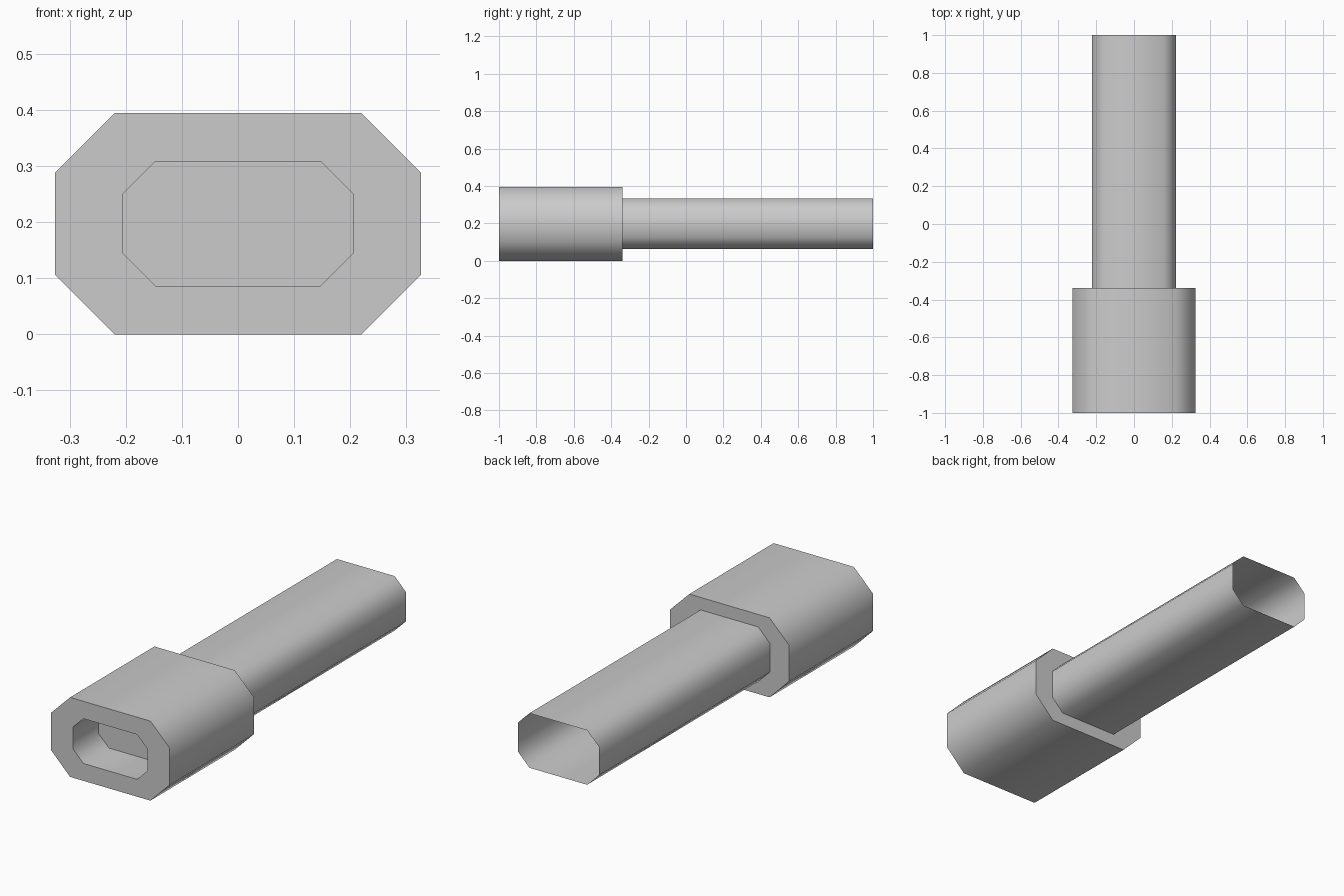
import bpy
import bmesh
from math import radians

cube = bpy.data.objects.get("Cube")
if cube:
    bpy.data.objects.remove(cube, do_unlink=True)

grey = bpy.data.materials.new("plain_grey")
grey.use_nodes = True
colour = (0.6, 0.6, 0.6, 1)
grey.diffuse_color = colour
grey.node_tree.nodes["Principled BSDF"].inputs["Base Color"].default_value = colour

MID = 0.197  # height of the long axis
# Half width, half height and corner cut of each octagonal section
OUTER = (0.326, MID, 0.106)
HOLE = (0.205, 0.111, 0.058)
TUBE = (0.222, 0.135, 0.064)


def ring(bm, section, y):
    """Add an eight-cornered loop of vertices across the long axis."""
    w, h, c = section
    quarter = [(w, h - c), (w - c, h)]
    half = quarter + [(-x, z) for x, z in reversed(quarter)]
    loop = half + [(-x, -z) for x, z in half]
    return [bm.verts.new((x, y, MID + z)) for x, z in loop]


def loft(name, stations, cap_start=False):
    """Skin a series of sections into one surface."""
    bm = bmesh.new()
    rings = [ring(bm, section, y) for section, y in stations]
    for a, b in zip(rings, rings[1:]):
        for i in range(len(a)):
            j = (i + 1) % len(a)
            bm.faces.new((a[i], a[j], b[j], b[i]))
    if cap_start:
        bm.faces.new(reversed(rings[0]))
    bmesh.ops.reverse_faces(bm, faces=bm.faces[:])
    mesh = bpy.data.meshes.new(name)
    bm.to_mesh(mesh)
    bm.free()
    mesh.materials.append(grey)
    obj = bpy.data.objects.new(name, mesh)
    bpy.context.collection.objects.link(obj)
    bpy.ops.object.select_all(action="DESELECT")
    obj.select_set(True)
    bpy.context.view_layer.objects.active = obj
    bpy.ops.object.shade_smooth_by_angle(angle=radians(60))
    return obj


# Thick socket: recess floor, recess wall, front rim, outside, rear shoulder
loft("socket", [(HOLE, -0.8), (HOLE, -1), (OUTER, -1),
                (OUTER, -0.34), (TUBE, -0.34)], cap_start=True)

# Thin-walled tube, open at the rear
loft("tube", [(TUBE, -0.34), (TUBE, 1)])
